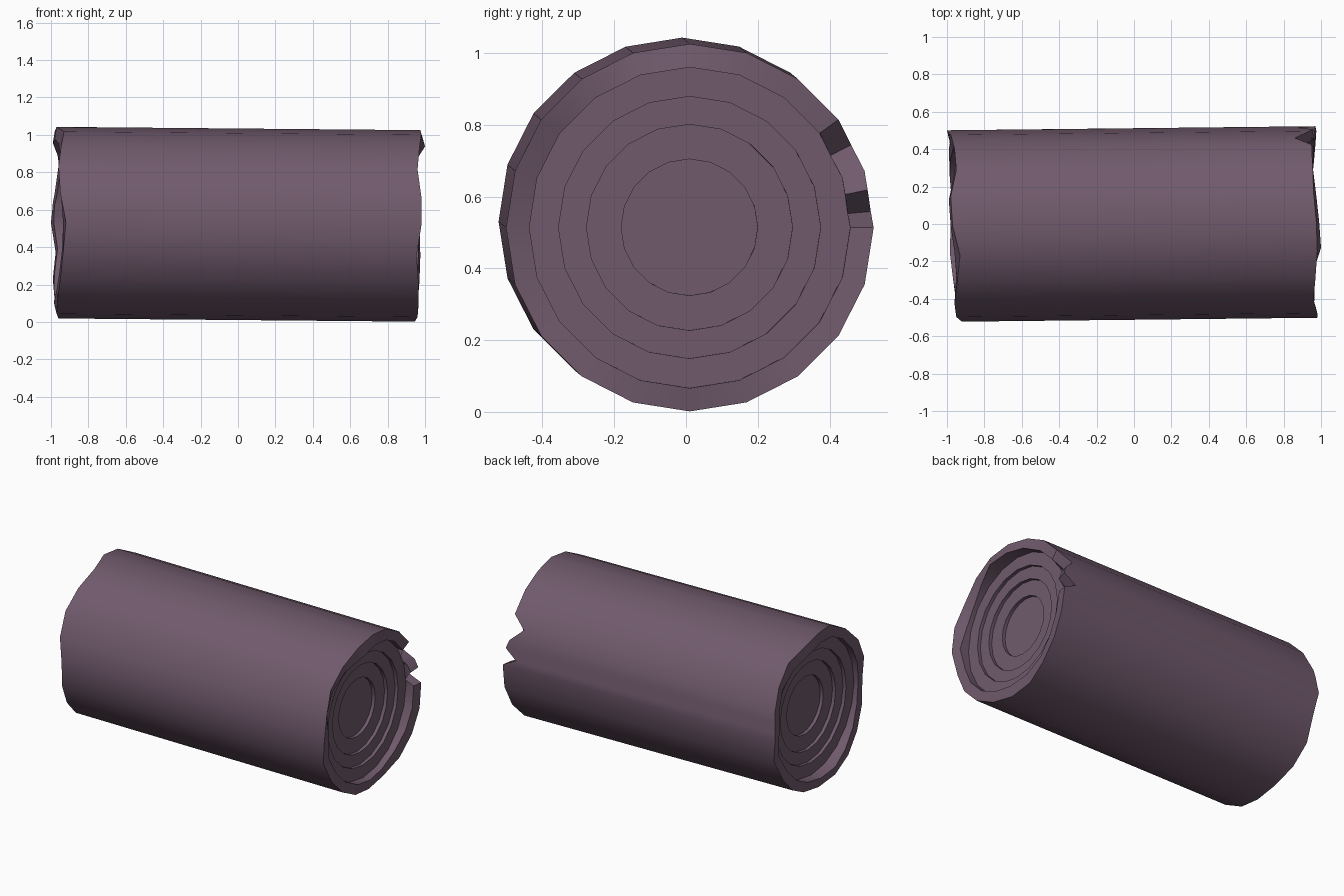
import bpy, bmesh, math
from mathutils import Vector

if "Cube" in bpy.data.objects:
    bpy.data.objects.remove(bpy.data.objects["Cube"])

R, R_IN = 0.512, 0.447
# 20-sided section with two extra points for the splintered notch
ANG = [0, 5, 12, 18, 27] + [18 * i for i in range(2, 20)]

# Ragged bark edge: x of outer and inner rim points, in order of angle
RIGHT_OUT = [.97, .88, .96, .94, .86, .95, .955, .96, .975, .98, .97, .96,
             .98, .98, .955, .965, .965, .96, .945, .94, .96, .97, .975]
RIGHT_IN = [.96, .88, .95, .93, .87, .94, .95, .975, .99, 1.0, .96, .935,
            .94, .97, .95, .96, .96, .965, .96, .95, .95, .96, .965]
LEFT_OUT = [-1.0, -.995, -.99, -.98, -.97, -.96, -.95, -.98, -.97, -.93, -.945, -.96,
            -.95, -.92, -.935, -.95, -.965, -.97, -.96, -.96, -.98, -.99, -.975]
LEFT_IN = [-.985, -.985, -.98, -.97, -.96, -.95, -.965, -.99, -.98, -.96, -.95, -.95,
           -.945, -.935, -.94, -.955, -.97, -.985, -.98, -.975, -.985, -.98, -.965]


def point(x, deg, r):
    # straight sides between the 20 corners, along a slightly tilted axis
    off = math.radians(deg % 18 - 9)
    rr = r * math.cos(math.radians(9)) / math.cos(off)
    a = math.radians(deg)
    return Vector((x, rr * math.cos(a) + 0.011 * x, rr * math.sin(a) + 0.522 - 0.009 * x))


bm = bmesh.new()


def loop(xs, r):
    if not isinstance(xs, list):
        xs = [xs] * len(ANG)
    return [bm.verts.new(point(x, a, r)) for x, a in zip(xs, ANG)]


def end_loops(s, inner):
    # bark inner wall, then growth rings stepping inward
    loops, depth = [loop(inner, R_IN)], 0.905
    loops.append(loop(s * depth, R_IN))
    for r in (0.365, 0.287, 0.19):
        loops.append(loop(s * depth, r))
        depth -= 0.022
        loops.append(loop(s * depth, r))
    return loops


left = end_loops(-1, LEFT_IN)
right = end_loops(1, RIGHT_IN)
skin = left[::-1] + [loop(LEFT_OUT, R), loop(RIGHT_OUT, R)] + right
n = len(ANG)
for a, b in zip(skin, skin[1:]):
    for i in range(n):
        j = (i + 1) % n
        bm.faces.new((a[i], a[j], b[j], b[i]))
bm.faces.new(skin[0])
bm.faces.new(skin[-1])
bmesh.ops.recalc_face_normals(bm, faces=bm.faces)

# Log object
me = bpy.data.meshes.new("log")
bm.to_mesh(me)
bm.free()
log = bpy.data.objects.new("log", me)
bpy.context.collection.objects.link(log)
mat = bpy.data.materials.new("bark")
mat.diffuse_color = (0.162, 0.102, 0.15, 1)
mat.use_nodes = True
mat.node_tree.nodes["Principled BSDF"].inputs["Base Color"].default_value = mat.diffuse_color
me.materials.append(mat)
bpy.context.view_layer.objects.active = log
log.select_set(True)
bpy.ops.object.shade_smooth_by_angle(angle=math.radians(30))
